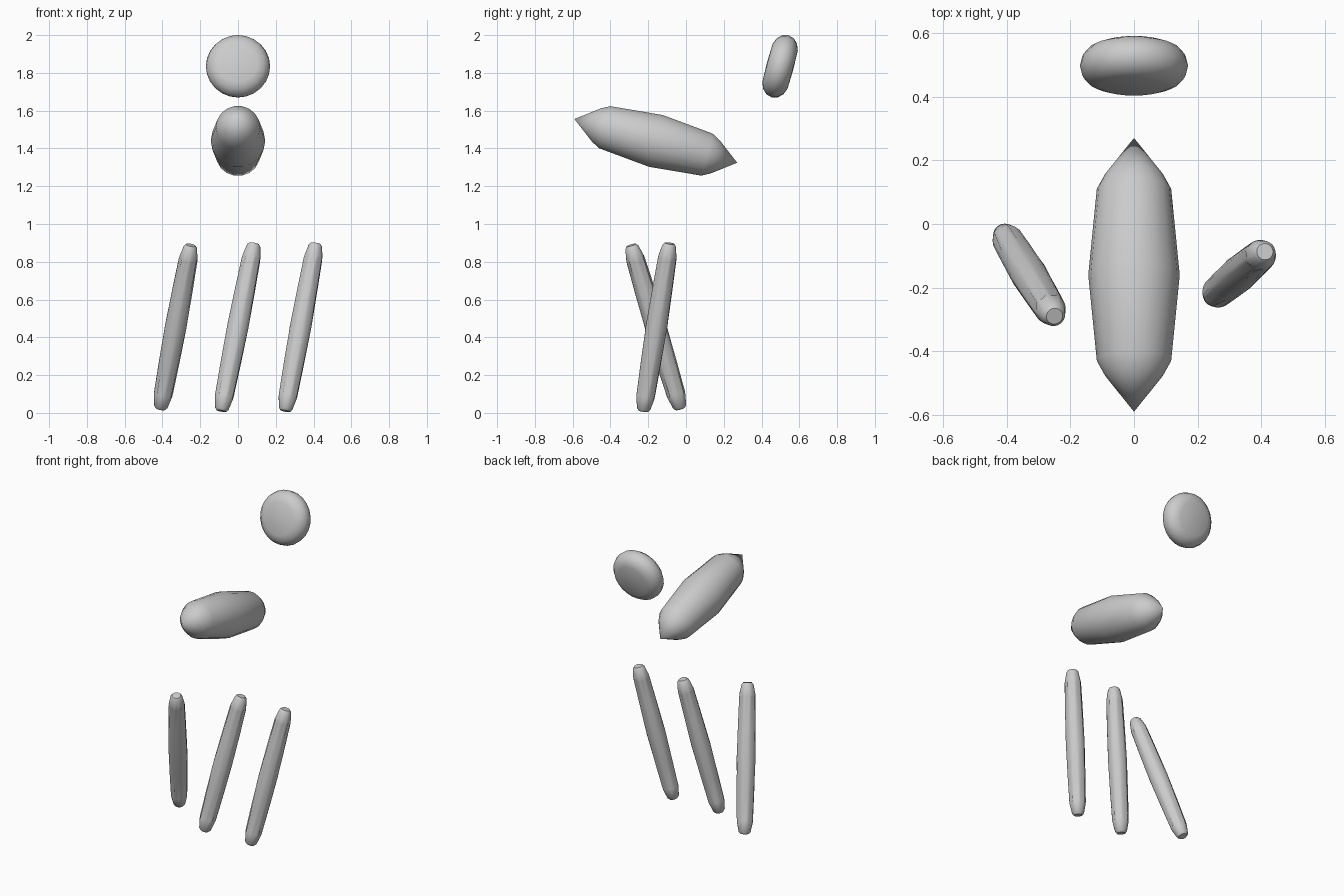
import bpy, bmesh, math
from mathutils import Vector

if "Cube" in bpy.data.objects:
    bpy.data.objects.remove(bpy.data.objects["Cube"])


def lathe(name, start, end, profile, sides, grooves=0, smooth=50):
    """Turn a (position, radius, groove depth) profile about the line start -> end."""
    start, end = Vector(start), Vector(end)
    axis = (end - start).normalized()
    rot = axis.to_track_quat('Z', 'Y')
    bm = bmesh.new()
    rings = []
    for pos, rad, depth in profile:
        if rad == 0:
            rings.append([bm.verts.new(start + axis * pos)])
            continue
        ring = []
        for i in range(sides):
            cut = depth if grooves and i % (sides // grooves) == 0 else 0
            a = math.tau * i / sides
            p = Vector(((rad - cut) * math.cos(a), (rad - cut) * math.sin(a), pos))
            ring.append(bm.verts.new(start + rot @ p))
        rings.append(ring)
    for a, b in zip(rings, rings[1:]):
        for i in range(sides):
            j = (i + 1) % sides
            quad = [a[i % len(a)], a[j % len(a)], b[j % len(b)], b[i % len(b)]]
            bm.faces.new(list(dict.fromkeys(quad)))
    bmesh.ops.recalc_face_normals(bm, faces=bm.faces)
    mesh = bpy.data.meshes.new(name)
    bm.to_mesh(mesh)
    bm.free()
    ob = bpy.data.objects.new(name, mesh)
    bpy.context.collection.objects.link(ob)
    bpy.ops.object.select_all(action='DESELECT')
    ob.select_set(True)
    bpy.context.view_layer.objects.active = ob
    bpy.ops.object.shade_smooth_by_angle(angle=math.radians(smooth))
    return ob


def mirrored(half):
    """Complete a profile that is symmetric about position 0."""
    return [(-p, r, d) for p, r, d in half] + [h for h in reversed(half) if h[0] > 0]


# shared tilt of the body and the disc
tilt = Vector((0, math.cos(math.radians(15)), -math.sin(math.radians(15))))

# spindle-shaped body
body_centre = Vector((0, -0.16, 1.44))
body = [(0.446, 0, 0), (0.325, 0.093, 0), (0.28, 0.117, 0), (0, 0.144, 0)]
lathe("body", body_centre, body_centre + tilt, mirrored(body), 18)

# rounded disc above the rear
disc_centre = Vector((0, 0.498, 1.835))
disc = [(0.072, 0, 0), (0.069, 0.105, 0), (0.056, 0.14, 0.002),
        (0.03, 0.163, 0), (0, 0.17, 0)]
lathe("disc", disc_centre, disc_centre + tilt, mirrored(disc), 24, grooves=12)

# three leaning sticks with shallow grooves fading towards the middle
for name, low, high in (
        ("left_stick", (-0.41, -0.03, 0.022), (-0.25, -0.29, 0.888)),
        ("middle_stick", (-0.088, -0.226, 0.01), (0.085, -0.087, 0.897)),
        ("right_stick", (0.25, -0.226, 0.01), (0.412, -0.087, 0.897))):
    low, high = Vector(low), Vector(high)
    half = (high - low).length / 2
    middle = (low + high) / 2
    stick = [(half, 0, 0), (half, 0.026, 0), (half - 0.012, 0.036, 0),
             (half - 0.07, 0.048, 0), (half - 0.085, 0.05, 0.008),
             (half - 0.25, 0.054, 0.003), (0, 0.057, 0)]
    lathe(name, middle, high, mirrored(stick), 24, grooves=8)
